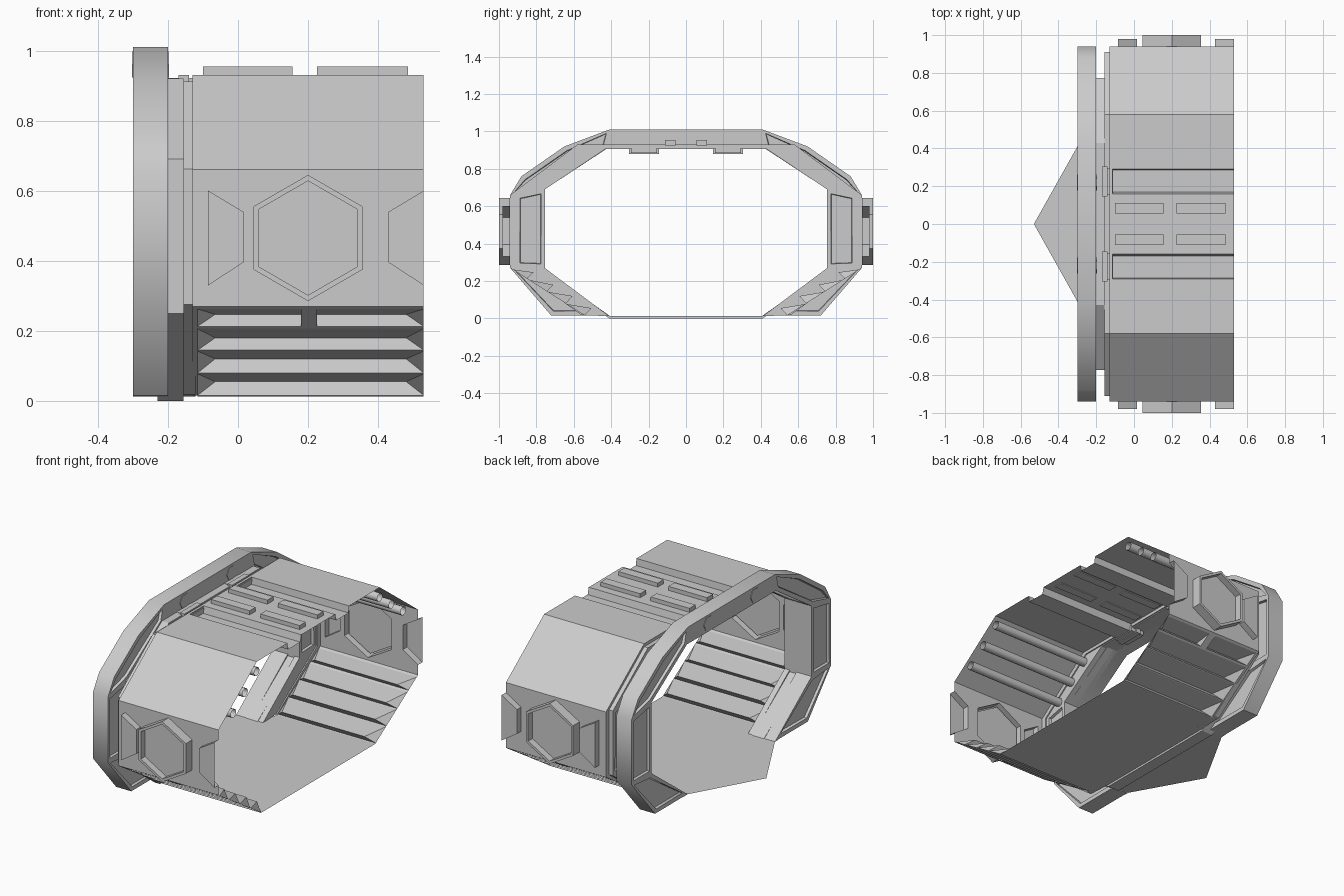
import bpy, bmesh, math
from mathutils import Vector

if "Cube" in bpy.data.objects:
    bpy.data.objects.remove(bpy.data.objects["Cube"])

X0, X1 = -0.115, 0.53          # length of the main shell


def finish(bm, name, smooth=None):
    bmesh.ops.remove_doubles(bm, verts=bm.verts, dist=1e-4)
    bmesh.ops.recalc_face_normals(bm, faces=bm.faces)
    me = bpy.data.meshes.new(name)
    bm.to_mesh(me)
    bm.free()
    ob = bpy.data.objects.new(name, me)
    bpy.context.collection.objects.link(ob)
    if smooth:
        bpy.context.view_layer.objects.active = ob
        ob.select_set(True)
        bpy.ops.object.shade_smooth_by_angle(angle=math.radians(smooth))
        ob.select_set(False)
    return ob


def face(bm, pts):
    return bm.faces.new([bm.verts.new(p) for p in pts])


def box(bm, x0, x1, y0, y1, z0, z1):
    r = bmesh.ops.create_cube(bm, size=1)
    for v in r['verts']:
        v.co = ((x0 + x1) / 2 + v.co.x * (x1 - x0), (y0 + y1) / 2 + v.co.y * (y1 - y0),
                (z0 + z1) / 2 + v.co.z * (z1 - z0))


def strip(bm, prof, x0, x1):
    for (ya, za), (yb, zb) in zip(prof, prof[1:]):
        face(bm, [(x0, ya, za), (x1, ya, za), (x1, yb, zb), (x0, yb, zb)])


def slab(name, center, sides, x0, x1, inset=0.0, test=lambda c: False, smooth=None):
    """Extrude y-z polygons along x, mirror the side ones, recess chosen end faces."""
    bm = bmesh.new()
    for p in center:
        face(bm, [(x0, y, z) for y, z in p])
    for p in sides:
        for s in (1, -1):
            face(bm, [(x0, s * y, z) for y, z in p])
    bmesh.ops.remove_doubles(bm, verts=bm.verts, dist=1e-4)
    r = bmesh.ops.extrude_face_region(bm, geom=bm.faces[:], use_keep_orig=True)
    for v in [g for g in r['geom'] if isinstance(g, bmesh.types.BMVert)]:
        v.co.x = x1
    bmesh.ops.recalc_face_normals(bm, faces=bm.faces)
    fs = [f for f in bm.faces if abs(f.normal.x) > 0.9 and test(f.calc_center_median())]
    if fs:
        bmesh.ops.inset_individual(bm, faces=fs, thickness=inset)
        bmesh.ops.inset_individual(bm, faces=fs, thickness=0.004, depth=-0.015)
    return finish(bm, name, smooth)


# End collar with recessed panels
A, B, C, D = (.42, .91), (.755, .69), (.755, .27), (.41, .012)
E, F = (.41, 1.01), (.94, .66)
G = (.94, .27)
slab("end_collar", [[E, (-.41, 1.01), (-.42, .91), A]],
     [[E, (.65, .92), (.88, .76), F, B, A], [F, G, C, B], [G, (.72, .015), (.46, .015), D, C]],
     -0.30, -0.20, 0.026, lambda c: abs(c.y) > .45, 45)

# Hexagonal bolts on the collar
for s, side in ((1, "left"), (-1, "right")):
    bm = bmesh.new()
    bmesh.ops.create_cone(bm, cap_ends=True, segments=6, radius1=.043, radius2=.043, depth=.106)
    for v in bm.verts:
        x, y, z = v.co
        v.co = (-.25 + z, s * .22 + y, .96 + x)
    finish(bm, "collar_bolt_" + side)


def ring(name, outer, inner, x0, x1, **kw):
    top = [[outer[0], (-outer[0][0], outer[0][1]), (-inner[0][0], inner[0][1]), inner[0]]]
    quads = [[outer[i], outer[i + 1], inner[i + 1], inner[i]] for i in range(len(outer) - 1)]
    slab(name, top, quads, x0, x1, **kw)


# Inner liner and the stepped flange joining collar to shell
ring("inner_liner", [(.43, .92), (.772, .69), (.772, .25), (.41, 0)],
     [A, B, (.755, .26), (.405, .012)], -.23, -.155)
ring("shell_flange", [(.58, .912), (.91, .662), (.91, .275), (.56, .018)],
     [(.43, .906), B, C, D], -.155, -.122,
     inset=.03, test=lambda c: abs(c.y) > .7 and .4 < c.z < .6)
ring("flange_lip", [(.58, .93), (.94, .66), (.94, .27), (.54, .015)],
     [(.56, .912), (.91, .65), (.91, .28), (.53, .015)], -.13, X0)

# Floor plate with pointed nose, and threshold below the liner
bm = bmesh.new()
half = [(X1, .54), (X0, .54), (-.155, .41), (-.30, .41)]
face(bm, [(x, y, .013) for x, y in half] + [(-.53, 0, .013)]
     + [(x, -y, .013) for x, y in reversed(half)])
finish(bm, "floor")
bm = bmesh.new()
box(bm, -.23, -.155, -.41, .41, 0, .012)
finish(bm, "threshold")

# Roof sheet with two sunken channels, plus sloping upper panels
bm = bmesh.new()
h = [(.94, .66), (.58, .93), (.29, .93), (.285, .89), (.17, .89), (.16, .93)]
strip(bm, h + [(-y, z) for y, z in reversed(h)], X0, X1)
finish(bm, "roof_shell")

# Raised roof blocks and the clips bridging to the collar
bm = bmesh.new()
for s in (1, -1):
    for a, b in ((-.10, .155), (.225, .485)):
        box(bm, a, b, s * .083 - .028, s * .083 + .028, .925, .954)
finish(bm, "roof_blocks")
bm = bmesh.new()
for s in (1, -1):
    box(bm, -.2, -.11, s * .225 - .07, s * .225 + .07, .885, .922)
    box(bm, -.17, -.14, s * .225 - .08, s * .225 + .08, .88, .93)
finish(bm, "roof_clips")

# Open pipes under the upper panels
bm = bmesh.new()
for s in (1, -1):
    for y, z in ((.80, .705), (.69, .787), (.58, .87)):
        arc = [(s * (y + .026 * math.cos(k * math.pi / 4)), z + .026 * math.sin(k * math.pi / 4))
               for k in range(9)]
        strip(bm, arc, -.14, X1)
finish(bm, "ceiling_pipes", 50)


def hexagon(r):
    return [(.2 + r * math.sin(k * math.pi / 3), .465 + r * math.cos(k * math.pi / 3)) for k in range(6)]


# Side walls: hexagonal boss and half-hexagon bosses pushed outward
trap_l = [(-.085, .33), (-.085, .60), (.015, .54), (.015, .395)]
trap_r = [(X1, .33), (.43, .395), (.43, .54), (X1, .60)]
rim = [(X0, .27), (X1, .27)] + trap_r + [(X1, .66), (X0, .66)]
for s, side in ((1, "back"), (-1, "front")):
    bm = bmesh.new()
    edges = []
    for loop in (rim, trap_l, hexagon(.18)):
        vs = [bm.verts.new((x, s * .94, z)) for x, z in loop]
        edges += [bm.edges.new((vs[i], vs[i - 1])) for i in range(len(vs))]
    bmesh.ops.triangle_fill(bm, edges=edges, use_beauty=True, normal=Vector((0, s, 0)))

    def walls(la, ya, lb, yb, closed=True):
        for i in range(0 if closed else 1, len(la)):
            a, b, c, d = la[i - 1], la[i], lb[i], lb[i - 1]
            face(bm, [(a[0], s * ya, a[1]), (b[0], s * ya, b[1]),
                      (c[0], s * yb, c[1]), (d[0], s * yb, d[1])])

    big, small = hexagon(.18), hexagon(.163)
    walls(big, .94, big, 1.0)
    walls(big, 1.0, small, 1.0)
    walls(small, 1.0, small, .96)
    face(bm, [(x, s * .96, z) for x, z in small])
    for t, closed in ((trap_l, True), (trap_r, False)):
        walls(t, .94, t, .98, closed)
        face(bm, [(x, s * .98, z) for x, z in t])
    finish(bm, side + "_wall")

    # Lower louvred panel: V-shaped slots folded inward with tapered ends
    bm = bmesh.new()

    def on_slope(z):
        return s * (.54 + (z - .015) * .40 / .255), z

    last = .27
    for top, mid, low in ((.262, .247, .213), (.206, .18, .145), (.145, .12, .08), (.08, .055, .016)):
        top = min(top, last - .003)
        strip(bm, [on_slope(last), on_slope(top)], X0, X1)
        t, b = on_slope(top), on_slope(low)
        c = (b[0] - s * .035, mid)
        xa, xb = X0 + .05, X1 - .05
        face(bm, [(X0, *t), (X1, *t), (xb, *c), (xa, *c)])
        face(bm, [(xa, *c), (xb, *c), (X1, *b), (X0, *b)])
        face(bm, [(X0, *t), (xa, *c), (X0, *b)])
        face(bm, [(X1, *t), (xb, *c), (X1, *b)])
        last = low
    strip(bm, [on_slope(last), on_slope(.013)], X0, X1)
    finish(bm, side + "_louvres")

    # Small divider in the middle of the top slot
    bm = bmesh.new()
    ya, yb = on_slope(.262)[0], on_slope(.213)[0]
    for x in (.18, .225):
        face(bm, [(x, ya, .262), (x, yb, .213), (x, yb - s * .035, .247)])
    strip(bm, [(ya, .262), (yb, .213)], .18, .225)
    finish(bm, side + "_slot_divider")
